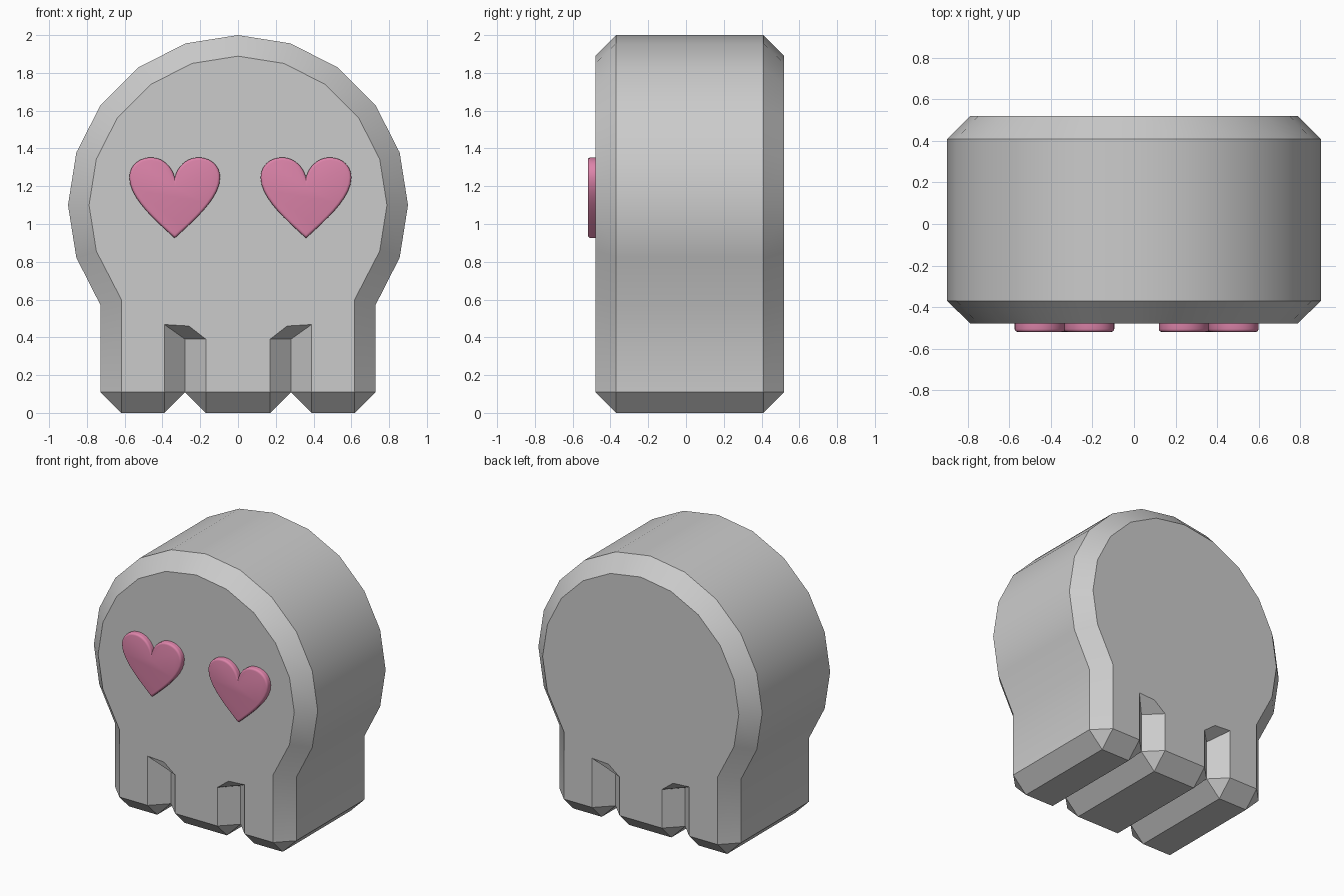
import bpy, bmesh, math
from mathutils import Vector
from mathutils.geometry import interpolate_bezier

if "Cube" in bpy.data.objects:
    bpy.data.objects.remove(bpy.data.objects["Cube"])

C = 0.11                       # chamfer size
FRONT, BACK = -0.48, 0.52


def finish(bm, name, angle):
    bmesh.ops.recalc_face_normals(bm, faces=bm.faces)
    mesh = bpy.data.meshes.new(name)
    bm.to_mesh(mesh)
    bm.free()
    ob = bpy.data.objects.new(name, mesh)
    bpy.context.collection.objects.link(ob)
    bpy.ops.object.select_all(action='DESELECT')
    bpy.context.view_layer.objects.active = ob
    ob.select_set(True)
    bpy.ops.object.shade_smooth_by_angle(angle=math.radians(angle))
    return ob


def arc(r, n):
    return [(r * math.sin(math.radians(18 * i)), 1.1 + r * math.cos(math.radians(18 * i)))
            for i in range(n)]


# Half outlines (x, z): chamfered face and full-size wall
r_in = 0.9 - C / math.cos(math.radians(9))
dome_in = arc(r_in, 7) + [(0.616, 0.597), (0.618, 0.11)]
dome_out = arc(0.9, 8) + [(0.728, 0.11)]
dome_in[0], dome_out[0] = (0, 1.1 + r_in), (0, 2.0)
notch = [(0.39, 0.11), (0.39, 0.468), (0.26, 0.46), (0.17, 0.39), (0.17, 0.11)]
teeth = [(0.618, 0), (0.39, 0), (0.28, 0.11), (0.17, 0), (0, 0)]
apex = (0.28, 0.39)

# Skull block, built in mirrored halves
bm = bmesh.new()


def face(*pts):
    bm.faces.new([bm.verts.new(p) for p in pts])


for s in (1, -1):
    for y, ym in ((FRONT, FRONT + C), (BACK, BACK - C)):
        f = lambda p: (s * p[0], y, p[1])
        m = lambda p: (s * p[0], ym, p[1])
        mid = (0, 0.11)
        # flat face and dome chamfer
        face(*[f(p) for p in dome_in + notch + [mid]])
        for i in range(len(dome_in) - 1):
            face(f(dome_in[i]), f(dome_in[i + 1]), m(dome_out[i + 1]), m(dome_out[i]))
        # tooth chamfers and corners
        a, b, g, c, d = teeth
        face(f(dome_in[-1]), m(dome_out[-1]), m(a))
        face(f(dome_in[-1]), f(notch[0]), m(b), m(a))
        face(f(notch[0]), m(g), m(b))
        face(f(notch[4]), m(g), m(c))
        face(f(notch[4]), f(mid), m(d), m(c))
        # groove between teeth
        face(f(notch[0]), f(notch[1]), m(apex), m(g))
        face(f(notch[1]), f(notch[2]), f(notch[3]), m(apex))
        face(f(notch[3]), f(notch[4]), m(g), m(apex))
    # outer wall
    ring = dome_out + teeth
    for p, q in zip(ring, ring[1:]):
        face(*[(s * u[0], y, u[1]) for u, y in
               ((p, FRONT + C), (q, FRONT + C), (q, BACK - C), (p, BACK - C))])
bmesh.ops.remove_doubles(bm, verts=bm.verts, dist=1e-4)
# merge the halves of the flat faces
seam = [e for e in bm.edges if all(abs(v.co.x) < 1e-5 for v in e.verts)
        and len(e.link_faces) == 2 and abs(e.verts[0].co.y - e.verts[1].co.y) < 1e-5]
bmesh.ops.dissolve_edges(bm, edges=seam, use_verts=False)
finish(bm, "skull", 30)

# Heart eyes
pink = bpy.data.materials.new("pink")
pink.diffuse_color = (0.72, 0.23, 0.40, 1)
pink.use_nodes = True
pink.node_tree.nodes["Principled BSDF"].inputs["Base Color"].default_value = pink.diffuse_color

# half heart as bezier segments: knot, handle, handle, knot
segments = [
    [(0, 1.245), (0.012, 1.30), (0.06, 1.352), (0.125, 1.352)],
    [(0.125, 1.352), (0.19, 1.352), (0.24, 1.31), (0.24, 1.245)],
    [(0.24, 1.245), (0.24, 1.13), (0.08, 1.0), (0, 0.925)],
]
half = []
for seg in segments:
    half += [(p.x, p.y) for p in interpolate_bezier(*[Vector(k) for k in seg], 11)][:-1]
outline = half + [(0, 0.925)] + [(-x, z) for x, z in reversed(half[1:])]


def heart(name, cx):
    bm = bmesh.new()
    front = bm.faces.new([bm.verts.new((cx + x, -0.52, z)) for x, z in outline])
    rim = list(front.edges)
    ext = bmesh.ops.extrude_face_region(bm, geom=[front], use_keep_orig=True)
    back = [v for v in ext["geom"] if isinstance(v, bmesh.types.BMVert)]
    bmesh.ops.translate(bm, verts=back, vec=(0, 0.05, 0))
    bmesh.ops.bevel(bm, geom=rim, offset=0.014, segments=3, profile=0.5,
                    affect='EDGES', clamp_overlap=False)
    finish(bm, name, 40).data.materials.append(pink)


heart("left_heart_eye", -0.335)
heart("right_heart_eye", 0.36)
